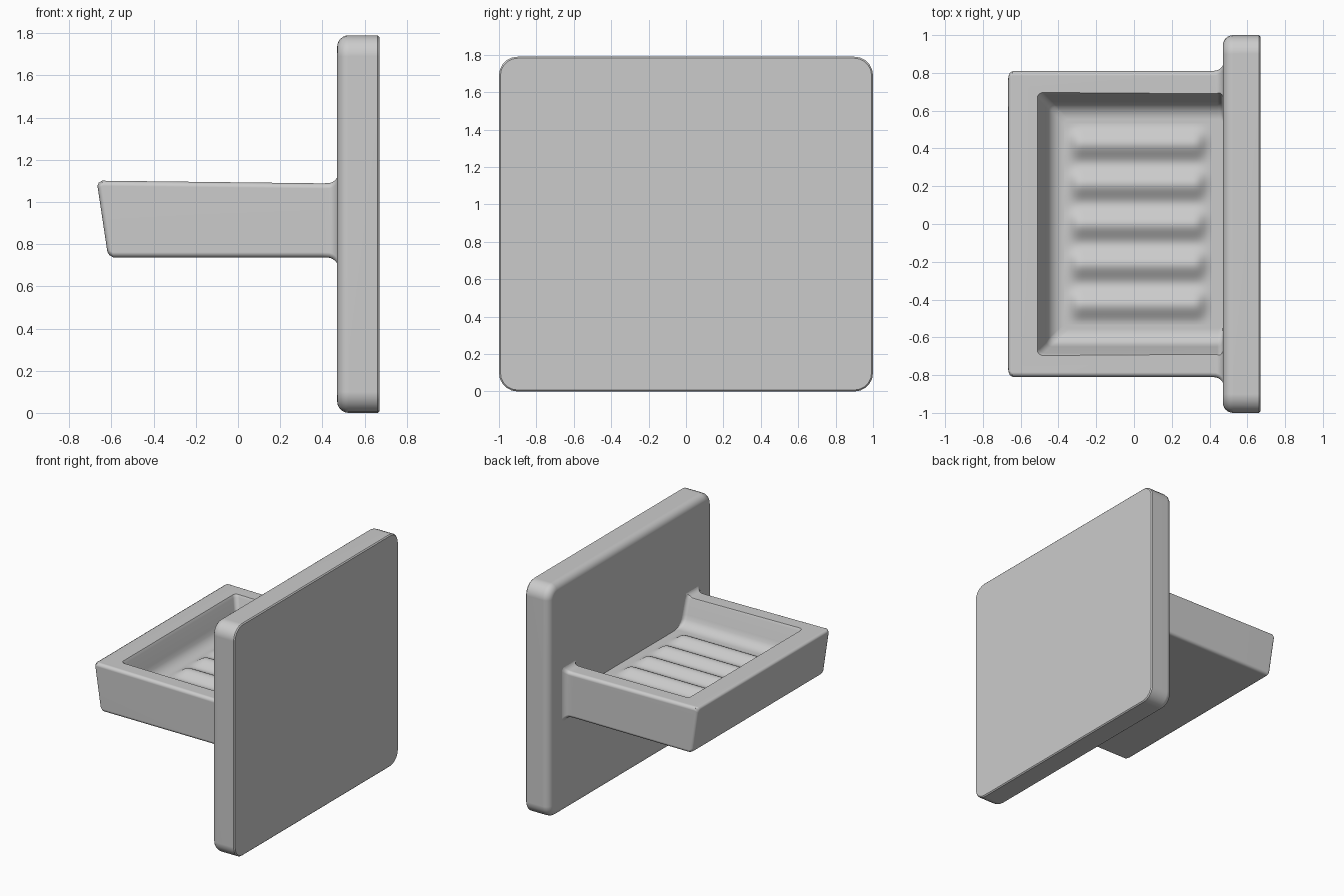
import bpy, bmesh, math

if "Cube" in bpy.data.objects:
    bpy.data.objects.remove(bpy.data.objects["Cube"])


def ring(a0, a1, b0, b1, r, seg=5):
    """Rounded rectangle outline as (a, b) points."""
    r = max(r, 0.004)
    pts = []
    for i, (a, b) in enumerate([(a1 - r, b1 - r), (a0 + r, b1 - r),
                                (a0 + r, b0 + r), (a1 - r, b0 + r)]):
        for k in range(seg + 1):
            t = math.pi / 2 * (i + k / seg)
            pts.append((a + r * math.cos(t), b + r * math.sin(t)))
    return pts


def finish(bm, name):
    bmesh.ops.recalc_face_normals(bm, faces=bm.faces)
    mesh = bpy.data.meshes.new(name)
    bm.to_mesh(mesh)
    bm.free()
    obj = bpy.data.objects.new(name, mesh)
    bpy.context.collection.objects.link(obj)
    return obj


def loft(name, rings):
    """Closed solid through equal-length rings of 3D points."""
    bm = bmesh.new()
    loops = [[bm.verts.new(p) for p in pts] for pts in rings]
    n = len(loops[0])
    for lo, hi in zip(loops, loops[1:]):
        for i in range(n):
            bm.faces.new((lo[i], lo[(i + 1) % n], hi[(i + 1) % n], hi[i]))
    bm.faces.new(loops[0])
    bm.faces.new(loops[-1])
    return finish(bm, name)


def smooth(obj, angle=40):
    bpy.ops.object.select_all(action='DESELECT')
    bpy.context.view_layer.objects.active = obj
    obj.select_set(True)
    bpy.ops.object.shade_smooth_by_angle(angle=math.radians(angle))
    mod = obj.modifiers.new("weighted_normals", 'WEIGHTED_NORMAL')
    mod.keep_sharp = True


# Wall plate: soft front edge, nearly square back edge
stations = [(0.67, 0.008), (0.662, 0.0)]
for k in range(7):
    t = math.pi / 2 * k / 6
    stations.append((0.525 - 0.055 * math.sin(t), 0.055 * (1 - math.cos(t))))
plate = loft("wall_plate", [
    [(x, y, z) for y, z in ring(-1 + d, 1 - d, d, 1.79 - d, 0.1 - d)]
    for x, d in stations])
smooth(plate)

# Tray body: leaning front face, fillet flaring into the plate
stations = [(-0.67, 0.025), (-0.662, 0.01), (-0.645, 0.0), (0.40, 0.0)]
for k in range(1, 7):
    t = math.pi / 2 * k / 6
    stations.append((0.42 + 0.055 * math.sin(t), -0.05 * (1 - math.cos(t))))
stations.append((0.50, -0.05))
rings = []
for x, d in stations:
    top = 1.093 - 0.012 * x
    pts = ring(-0.81 + d, 0.81 - d, 0.737 + d, top - d, 0.025)
    lean = 0.15 if x < -0.6 else 0.0
    rings.append([(x + lean * (top - z), y, z) for y, z in pts])
tray = loft("soap_tray", rings)

# Recess: steep walls curving into the floor, straight against the plate
FLOOR = 0.885
profile = [(-0.012, 1.25), (-0.012, 1.10), (0.0, 1.08), (0.035, 0.97),
           (0.045, 0.94), (0.062, 0.915), (0.09, 0.896), (0.13, FLOOR)]
cutter = loft("recess_cutter", [
    [(x, y, z) for x, y in ring(-0.50 + d, 0.471, -0.685 + d, 0.685 - d, 0.03)]
    for d, z in profile])
cutter.hide_render = True
mod = tray.modifiers.new("recess", 'BOOLEAN')
mod.operation = 'DIFFERENCE'
mod.solver = 'EXACT'
mod.object = cutter
bpy.context.view_layer.objects.active = tray
bpy.ops.object.modifier_apply(modifier=mod.name)
bpy.data.objects.remove(cutter)
smooth(tray)

# Drain ridges: five soft waves fading out at both ends
PITCH, X0, X1, NX, NY = 0.2125, -0.37, 0.41, 40, 80
bm = bmesh.new()
rows = []
for i in range(NX + 1):
    x = X0 + (X1 - X0) * i / NX
    e = min(1, (x - X0) / 0.09, (X1 - x) / 0.09)
    fade = e * e * (3 - 2 * e)
    row = []
    for j in range(NY + 1):
        y = PITCH * 5 * (j / NY - 0.5)
        wave = 0.5 + 0.5 * math.cos(2 * math.pi * y / PITCH)
        row.append(bm.verts.new((x, y, FLOOR + 0.001 + 0.042 * wave * fade)))
    rows.append(row)
for a, b in zip(rows, rows[1:]):
    for j in range(NY):
        bm.faces.new((a[j], b[j], b[j + 1], a[j + 1]))
ridges = finish(bm, "drain_ridges")
if ridges.data.polygons[0].normal.z < 0:
    ridges.data.flip_normals()
smooth(ridges, 60)
